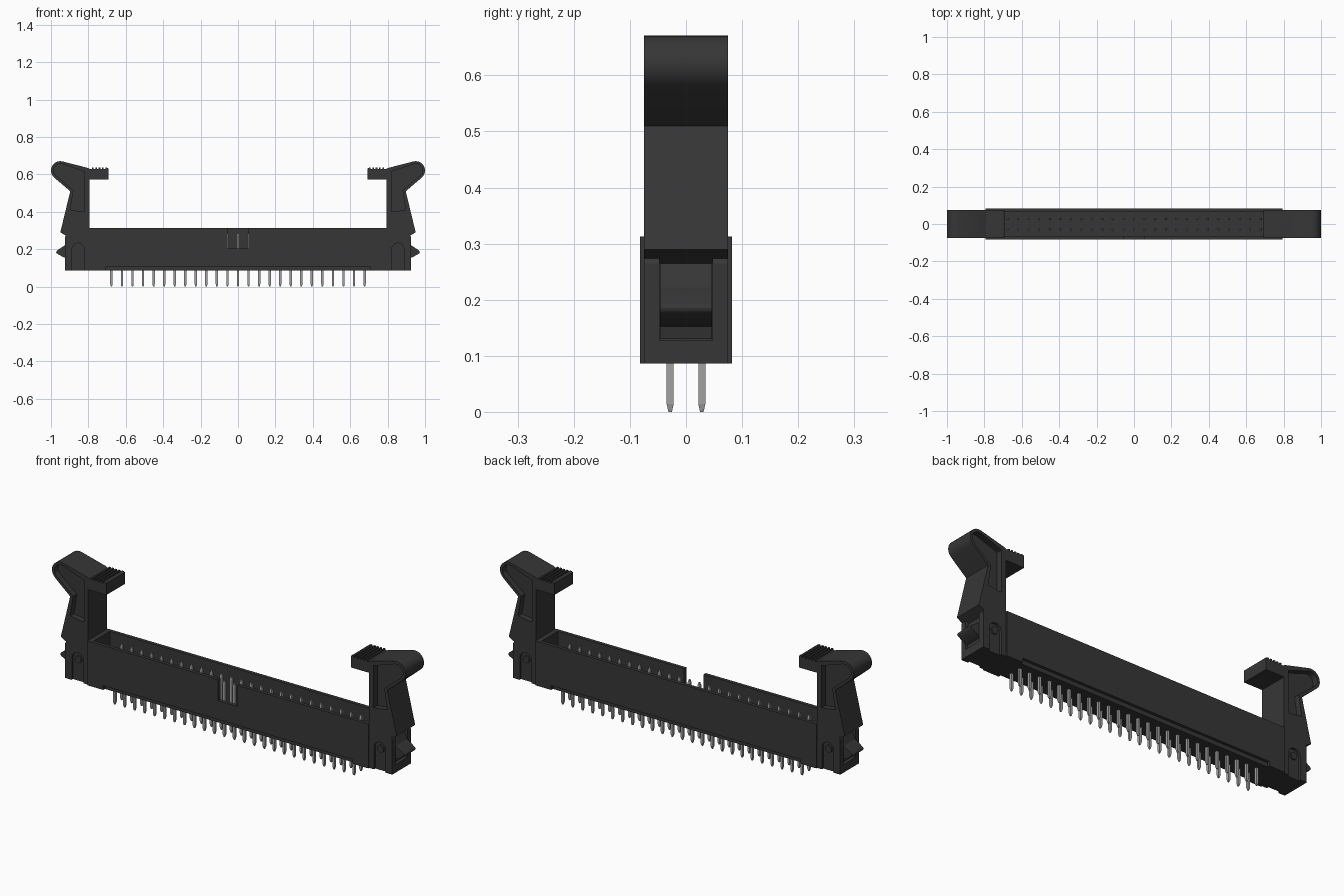
import bpy, bmesh, math

if "Cube" in bpy.data.objects:
    bpy.data.objects.remove(bpy.data.objects["Cube"], do_unlink=True)


def material(name, value):
    m = bpy.data.materials.new(name)
    m.use_nodes = True
    m.diffuse_color = (value, value, value, 1)
    m.node_tree.nodes["Principled BSDF"].inputs["Base Color"].default_value = (value, value, value, 1)
    return m


plastic = material("dark grey plastic", 0.037)
metal = material("grey metal", 0.36)


def finish(name, bm, mat):
    bmesh.ops.recalc_face_normals(bm, faces=bm.faces)
    mesh = bpy.data.meshes.new(name)
    bm.to_mesh(mesh)
    bm.free()
    mesh.materials.append(mat)
    obj = bpy.data.objects.new(name, mesh)
    bpy.context.collection.objects.link(obj)
    return obj


def prism(name, pts, y0, y1, side=1):
    """Extrude an x-z outline from y0 to y1; side -1 mirrors it."""
    bm = bmesh.new()
    face = bm.faces.new([bm.verts.new((x * side, y0, z)) for x, z in pts])
    new = bmesh.ops.extrude_face_region(bm, geom=[face])["geom"]
    bmesh.ops.translate(bm, vec=(0, y1 - y0, 0),
                        verts=[v for v in new if isinstance(v, bmesh.types.BMVert)])
    return finish(name, bm, plastic)


def box(name, x0, x1, y0, y1, z0, z1, side=1):
    return prism(name, [(x0, z0), (x1, z0), (x1, z1), (x0, z1)], y0, y1, side)


def cut(obj, cutters):
    """Subtract cutters, bake the result and drop the cutters."""
    for c in cutters:
        c.hide_render = True
        mod = obj.modifiers.new("cut", "BOOLEAN")
        mod.operation, mod.solver, mod.object = "DIFFERENCE", "EXACT", c
    bpy.context.view_layer.update()
    deps = bpy.context.evaluated_depsgraph_get()
    baked = bpy.data.meshes.new_from_object(obj.evaluated_get(deps))
    obj.modifiers.clear()
    obj.data = baked
    for c in cutters:
        bpy.data.objects.remove(c, do_unlink=True)


def arc(cx, cz, r, a0, a1, n):
    return [(cx + r * math.cos(math.radians(a0 + (a1 - a0) * i / n)),
             cz + r * math.sin(math.radians(a0 + (a1 - a0) * i / n))) for i in range(n + 1)]


# Open-topped shroud with key notch and relieved bottom edges
shroud = box("shroud", -0.795, 0.795, -0.082, 0.082, 0.086, 0.313)
cut(shroud, [
    box("cavity", -0.77, 0.77, -0.064, 0.064, 0.125, 0.4),
    box("key_notch", -0.055, 0.055, -0.1, -0.05, 0.205, 0.4),
    box("front_relief", -0.705, 0.705, -0.1, -0.068, 0.05, 0.108),
    box("back_relief", -0.705, 0.705, 0.068, 0.1, 0.05, 0.108),
])

# Latch outline: ridged thumb tab, rounded head, leaning stem
tab = [(0.795, 0.29), (0.795, 0.572), (0.692, 0.572), (0.692, 0.632)]
for i in range(5):
    x = 0.70 + i * 0.018
    tab += [(x, 0.636), (x + 0.009, 0.636), (x + 0.009, 0.628), (x + 0.018, 0.628)]
head = arc(0.950, 0.621, 0.05, 104, -50, 10)
latch_outline = tab + [(0.80, 0.634)] + head + [(0.897, 0.51), (0.95, 0.29), (0.905, 0.265), (0.84, 0.265)]
pocket_outline = ([(0.82, 0.40), (0.82, 0.615)] + arc(0.950, 0.621, 0.036, 104, -50, 6)
                  + [(0.88, 0.515), (0.897, 0.41)])
end_outline = [(0.79, 0.086), (0.925, 0.086), (0.925, 0.265), (0.90, 0.31), (0.79, 0.31)]
foot_outline = ([(0.80, 0.13), (0.91, 0.13), (0.915, 0.152), (0.935, 0.158)]
                + arc(0.962, 0.185, 0.01, -50, 50, 4) + [(0.925, 0.222), (0.905, 0.265), (0.80, 0.28)])
arch_outline = [(0.822, 0.08), (0.888, 0.08)] + arc(0.855, 0.20, 0.033, 0, 180, 10)

for side, label in ((1, "left"), (-1, "right")):
    # End block with latch slot and arched side recesses
    block = prism(label + "_end_block", end_outline, -0.075, 0.075, side)
    cut(block, [
        box("slot", 0.80, 1.0, -0.047, 0.047, 0.127, 0.4, side),
        prism("front_arch", arch_outline, -0.1, -0.064, side),
        prism("back_arch", arch_outline, 0.064, 0.1, side),
    ])
    # Pivot bumps inside the arches
    for y in (-0.0675, 0.0675):
        prism(label + "_pivot", arc(0.855, 0.197, 0.018, 0, 342, 19), y - 0.0045, y + 0.0045, side)
    # Ejector latch with side pockets, and its foot
    latch = prism(label + "_latch", latch_outline, -0.075, 0.075, side)
    cut(latch, [
        prism("front_pocket", pocket_outline, -0.1, -0.045, side),
        prism("back_pocket", pocket_outline, 0.045, 0.1, side),
    ])
    foot = prism(label + "_latch_foot", foot_outline, -0.0465, 0.0465, side)
    for obj in (latch, foot):
        for f in obj.data.polygons:
            f.use_smooth = abs(f.normal.y) < 0.5
        obj.data.set_sharp_from_angle(angle=math.radians(25))


# Square pins with tapered tips, in two rows
bm = bmesh.new()
rings = [(0.003, 0.0), (0.0063, 0.014), (0.0063, 0.272), (0.003, 0.287)]
for col in range(25):
    for y in (-0.0282, 0.0282):
        x = (col - 12) * 0.0564
        loops = [[bm.verts.new((x + sx * r, y + sy * r, z))
                  for sx, sy in ((-1, -1), (1, -1), (1, 1), (-1, 1))] for r, z in rings]
        bm.faces.new(loops[0])
        bm.faces.new(loops[-1])
        for a, b in zip(loops, loops[1:]):
            for i in range(4):
                j = (i + 1) % 4
                bm.faces.new((a[i], a[j], b[j], b[i]))
finish("pins", bm, metal)
